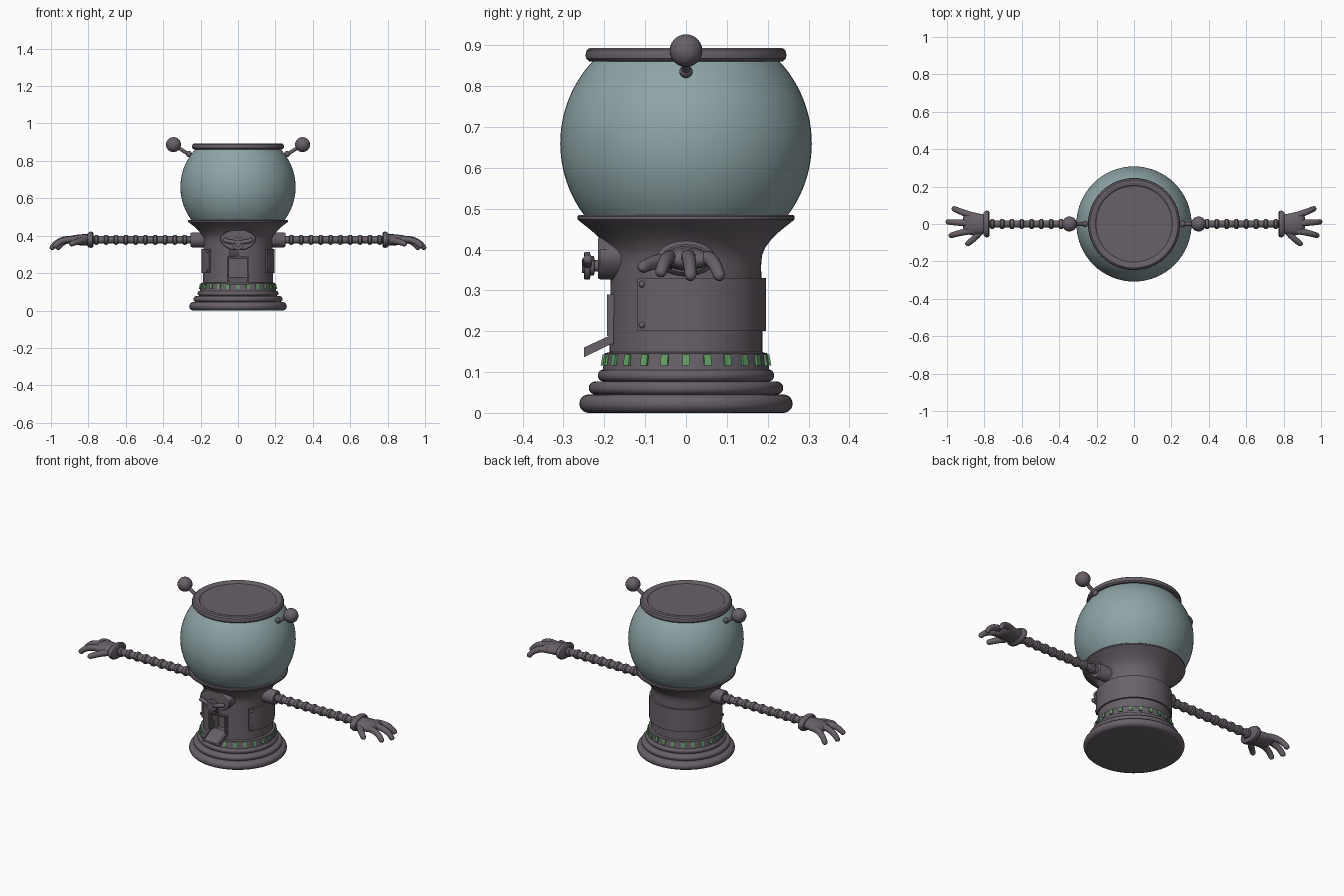
import bpy, bmesh
from math import sin, cos, pi, radians, sqrt
from mathutils import Vector, Matrix

if "Cube" in bpy.data.objects:
    bpy.data.objects.remove(bpy.data.objects["Cube"])


def material(name, rgb):
    m = bpy.data.materials.new(name)
    m.diffuse_color = (*rgb, 1)
    m.use_nodes = True
    m.node_tree.nodes["Principled BSDF"].inputs["Base Color"].default_value = m.diffuse_color
    return m


METAL = material("dark_metal", (0.14, 0.12, 0.14))
GLASS = material("globe_teal", (0.27, 0.37, 0.38))
GREEN = material("window_green", (0.12, 0.36, 0.13))


def finish(name, bm, mat=METAL, mirror=False):
    bmesh.ops.recalc_face_normals(bm, faces=bm.faces)
    me = bpy.data.meshes.new(name)
    bm.to_mesh(me)
    bm.free()
    me.polygons.foreach_set("use_smooth", [True] * len(me.polygons))
    me.set_sharp_from_angle(angle=radians(35))
    me.materials.append(mat)
    ob = bpy.data.objects.new(name, me)
    bpy.context.collection.objects.link(ob)
    if mirror:
        ob.modifiers.new("mirror", "MIRROR")
    return ob


def add_loft(bm, rings):
    """Skin a list of closed rings and cap both ends."""
    vs = [[bm.verts.new(p) for p in r] for r in rings]
    n = len(vs[0])
    for a, b in zip(vs, vs[1:]):
        for i in range(n):
            j = (i + 1) % n
            bm.faces.new((a[i], a[j], b[j], b[i]))
    bm.faces.new(vs[0])
    bm.faces.new(vs[-1])


def loft(name, rings, mat=METAL, mirror=False):
    bm = bmesh.new()
    add_loft(bm, rings)
    return finish(name, bm, mat, mirror)


def ellipse(c, u, v, n):
    c, u, v = Vector(c), Vector(u), Vector(v)
    return [c + u * cos(2 * pi * i / n) + v * sin(2 * pi * i / n) for i in range(n)]


def lathe(name, prof, axis="Z", origin=(0, 0, 0), n=64, mat=METAL, mirror=False):
    """Revolve (radius, distance) pairs round an axis."""
    o = Vector(origin)
    a, u, v = {"Z": ((0, 0, 1), (1, 0, 0), (0, 1, 0)),
               "X": ((1, 0, 0), (0, 1, 0), (0, 0, 1)),
               "Y": ((0, 1, 0), (1, 0, 0), (0, 0, 1))}[axis]
    a, u, v = Vector(a), Vector(u), Vector(v)
    return loft(name, [ellipse(o + a * d, u * r, v * r, n) for r, d in prof], mat, mirror)


def tube(name, p0, p1, p2, r0, r1, n=12, steps=14):
    """Round-tipped tube along a quadratic curve, mirrored to both sides."""
    p0, p1, p2 = Vector(p0), Vector(p1), Vector(p2)
    length = (p1 - p0).length + (p2 - p1).length
    rings = []
    for i in range(steps + 1):
        t = 1 - (1 - i / steps) ** 1.5
        p = p0 * (1 - t) ** 2 + p1 * 2 * t * (1 - t) + p2 * t * t
        d = ((p1 - p0) * (1 - t) + (p2 - p1) * t).normalized()
        r = r0 + (r1 - r0) * t
        left = (1 - t) * length
        if left < r:
            r *= max(0.08, sqrt(1 - (1 - left / r) ** 2))
        u = d.cross(Vector((0, 1, 0.3))).normalized()
        rings.append(ellipse(p, u * r, d.cross(u) * r, n))
    return loft(name, rings, mirror=True)


def ball(name, c, r, mirror=True, seg=24):
    bm = bmesh.new()
    bmesh.ops.create_uvsphere(bm, u_segments=seg, v_segments=seg // 2, radius=r,
                              matrix=Matrix.Translation(c))
    return finish(name, bm, METAL, mirror)


def box(name, x, y, z):
    return loft(name, [[(a, b, c) for a, b in ((-x, y[0]), (x, y[0]), (x, y[1]), (-x, y[1]))] for c in z])


# stepped base rings
def roll(r, z0, z1):
    h, zc = (z1 - z0) / 2, (z0 + z1) / 2
    return [(r - h + h * cos(a), zc + h * sin(a)) for a in [radians(d) for d in range(-90, 91, 18)]]


lathe("base", roll(0.261, 0, 0.045) + roll(0.238, 0.045, 0.077) + roll(0.216, 0.077, 0.106))

# pedestal body flaring out to the globe seat
body = lathe("pedestal", [(0.205, 0.1), (0.203, 0.112), (0.199, 0.146), (0.187, 0.149), (0.187, 0.2),
                          (0.184, 0.36), (0.186, 0.385), (0.194, 0.405), (0.21, 0.426), (0.232, 0.447),
                          (0.25, 0.461), (0.26, 0.469), (0.266, 0.474), (0.266, 0.481), (0.262, 0.485)])

# glass globe
prof = []
for i in range(25):
    z = 0.483 + (0.865 - 0.483) * i / 24
    prof.append((0.308 * sqrt(1 - ((z - 0.66) / 0.3) ** 2), z))
lathe("globe", prof, mat=GLASS)

# lid with raised rim
lathe("lid", [(0.228, 0.86), (0.238, 0.861), (0.245, 0.868), (0.246, 0.877), (0.243, 0.888), (0.235, 0.894),
              (0.213, 0.894), (0.207, 0.891), (0.204, 0.887), (0.02, 0.887)])

# green windows round the base
bm = bmesh.new()
for k in range(24):
    a = 2 * pi * k / 24
    o, s = Vector((cos(a), sin(a), 0)), Vector((-sin(a), cos(a), 0)) * 0.009
    add_loft(bm, [[o * (r - 0.02) - s + Vector((0, 0, z)), o * r - s + Vector((0, 0, z)),
                   o * r + s + Vector((0, 0, z)), o * (r - 0.02) + s + Vector((0, 0, z))]
                  for r, z in ((0.209, 0.116), (0.204, 0.143))])
finish("windows", bm, GREEN)

# wraparound rear panel and its rivets
rings = []
for i in range(49):
    a = radians(-37.5 + 255 * i / 48)
    rings.append([(r * cos(a), r * sin(a), z) for r, z in
                  ((0.178, 0.2), (0.196, 0.2), (0.196, 0.33), (0.178, 0.33))])
loft("rear_panel", rings)
for i, z in enumerate((0.215, 0.315)):
    a = radians(-33.3)
    ball(f"rivet_{i}", (0.196 * cos(a), 0.196 * sin(a), z), 0.008, seg=12)

# dispenser door frame, recess and sloping tray
frame = box("door_frame", 0.058, (-0.193, -0.13), (0.188, 0.29))
cutter = box("recess_cutter", 0.047, (-0.3, -0.11), (0.172, 0.279))
cutter.hide_render = True
for ob in (body, frame):
    mod = ob.modifiers.new("recess", "BOOLEAN")
    mod.operation, mod.object, mod.solver = "DIFFERENCE", cutter, "EXACT"
    bpy.context.view_layer.objects.active = ob
    bpy.ops.object.modifier_apply(modifier="recess")
bpy.data.objects.remove(cutter)
side = ((-0.15, 0.192), (-0.185, 0.19), (-0.25, 0.16), (-0.25, 0.136), (-0.185, 0.168), (-0.15, 0.17))
floor = ((-0.15, 0.18), (-0.185, 0.178), (-0.25, 0.146), (-0.25, 0.136), (-0.185, 0.168), (-0.15, 0.17))
loft("tray_floor", [[(x, y, z) for y, z in floor] for x in (-0.057, 0.057)])
loft("tray_side", [[(x, y, z) for y, z in side] for x in (0.047, 0.058)], mirror=True)

# crank plate and handle
half = ((0.035, 0.43), (0.06, 0.422), (0.092, 0.4), (0.097, 0.385), (0.092, 0.365), (0.07, 0.34), (0.045, 0.327))
outline = list(half) + [(-x, z) for x, z in reversed(half)]
loft("crank_plate", [[(x * s, y, 0.38 + (z - 0.38) * s) for x, z in outline]
                     for y, s in ((-0.14, 1), (-0.21, 1), (-0.215, 0.95))])
lathe("crank_hub", [(0.014, -0.2), (0.014, -0.224), (0.024, -0.225), (0.024, -0.234), (0.034, -0.235),
                    (0.034, -0.249), (0.018, -0.25), (0.017, -0.255)], "Y", (0, 0, 0.36), 28)
tube("crank_wing", (0, -0.242, 0.365), (0.05, -0.242, 0.365), (0.08, -0.24, 0.38), 0.012, 0.012)

# antennae
tube("antenna_stem", (0.24, 0, 0.82), (0.29, 0, 0.852), (0.34, 0, 0.885), 0.01, 0.01)
ball("antenna_socket", (0.262, 0, 0.836), 0.016)
ball("antenna_ball", (0.345, 0, 0.887), 0.04)

# arms: shoulder socket, ribbed hose, cuff
AZ = 0.378
lathe("shoulder", [(0.04, 0.15), (0.04, 0.245), (0.036, 0.253), (0.02, 0.254)], "X", (0, 0, AZ), 28, mirror=True)
prof = [(0.02, 0.24)]
for k in range(10):
    x = 0.285 + 0.0525 * k
    prof += [(0.02, x - 0.012), (0.026, x - 0.007), (0.027, x), (0.026, x + 0.007), (0.02, x + 0.012)]
lathe("arm_hose", prof + [(0.02, 0.79)], "X", (0, 0, AZ), 20, mirror=True)


def hand_part(name, sections):
    loft(name, [ellipse((x, y, z), (0, ry, 0), (0, 0, rz), 28) for x, y, z, ry, rz in sections], mirror=True)


hand_part("cuff", [(0.772, 0, AZ, 0.06, 0.034), (0.777, 0, AZ, 0.069, 0.041), (0.787, 0, AZ, 0.072, 0.044),
                   (0.797, 0, AZ, 0.069, 0.041), (0.804, 0, AZ, 0.06, 0.034)])
hand_part("palm", [(0.795, 0, AZ, 0.05, 0.03), (0.83, 0, AZ, 0.056, 0.03), (0.87, 0.003, 0.377, 0.062, 0.027),
                   (0.895, 0.005, 0.376, 0.06, 0.023), (0.908, 0.006, 0.375, 0.05, 0.015),
                   (0.913, 0.006, 0.374, 0.03, 0.006)])

# fingers and thumb
tube("finger_outer", (0.87, 0.046, 0.378), (0.935, 0.068, 0.385), (0.968, 0.085, 0.325), 0.019, 0.014)
tube("finger_middle", (0.87, 0.004, 0.38), (0.965, 0.008, 0.392), (1.0, 0.012, 0.325), 0.019, 0.014)
tube("finger_inner", (0.87, -0.036, 0.378), (0.95, -0.05, 0.388), (0.985, -0.064, 0.335), 0.019, 0.014)
tube("thumb", (0.82, -0.035, 0.372), (0.85, -0.08, 0.375), (0.9, -0.112, 0.352), 0.02, 0.014)
